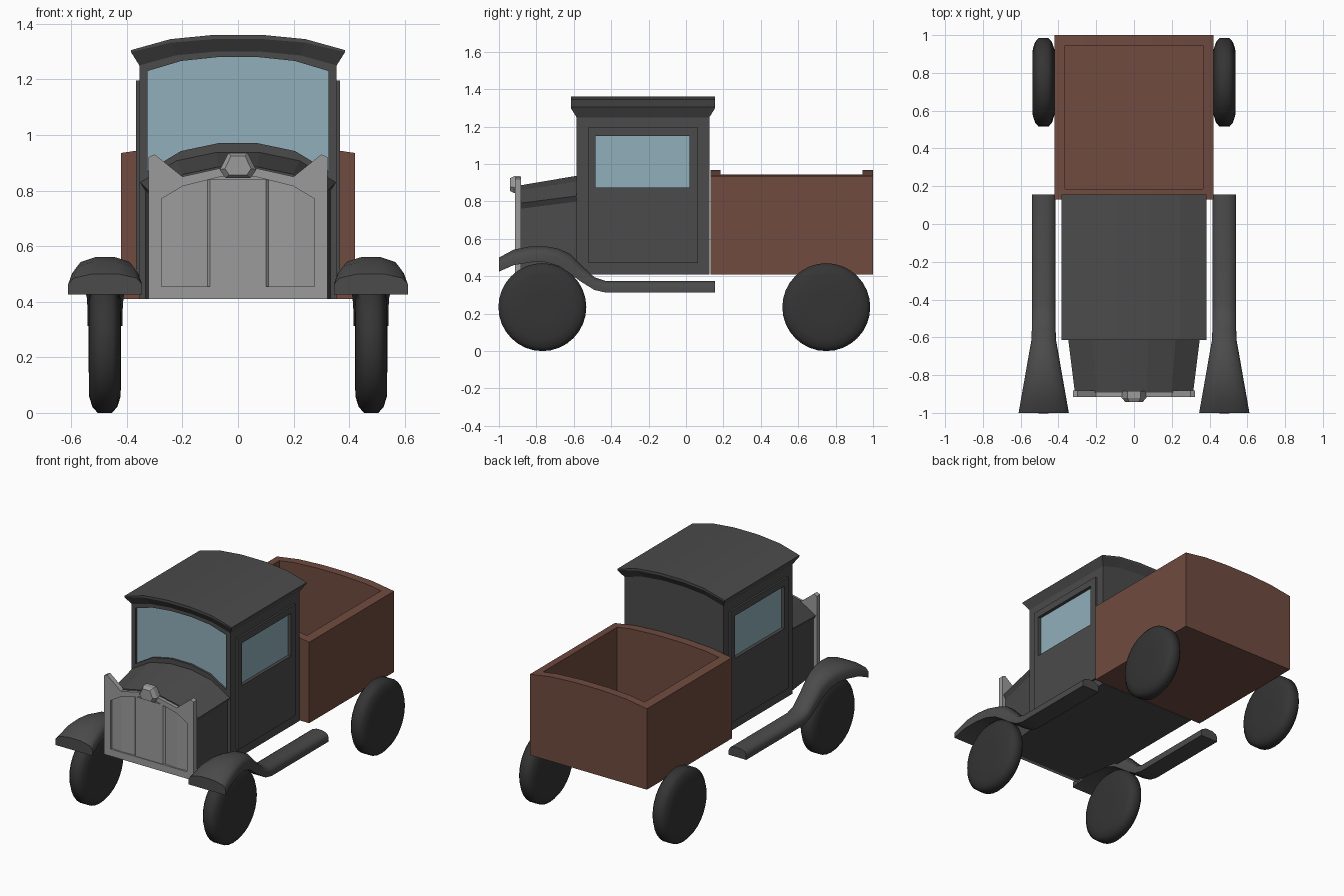
import bpy, bmesh, math

if "Cube" in bpy.data.objects:
    bpy.data.objects.remove(bpy.data.objects["Cube"])


def material(name, r, g, b):
    m = bpy.data.materials.new(name)
    m.diffuse_color = (r, g, b, 1)
    m.use_nodes = True
    m.node_tree.nodes["Principled BSDF"].inputs["Base Color"].default_value = m.diffuse_color
    return m


DARK = material("dark_paint", 0.07, 0.07, 0.07)
RUBBER = material("rubber", 0.035, 0.035, 0.035)
BROWN = material("brown_bed", 0.16, 0.07, 0.05)
GLASS = material("glass", 0.28, 0.43, 0.5)
METAL = material("bright_metal", 0.33, 0.33, 0.33)


def loft(name, rings, mat=None, smooth=False):
    """Skin a list of equal-length closed rings and cap both ends."""
    bm = bmesh.new()
    vs = [[bm.verts.new(p) for p in ring] for ring in rings]
    n = len(rings[0])
    for a, b in zip(vs, vs[1:]):
        for i in range(n):
            j = (i + 1) % n
            bm.faces.new((a[i], a[j], b[j], b[i]))
    bm.faces.new(vs[0])
    bm.faces.new(vs[-1])
    bmesh.ops.recalc_face_normals(bm, faces=bm.faces)
    me = bpy.data.meshes.new(name)
    bm.to_mesh(me)
    bm.free()
    ob = bpy.data.objects.new(name, me)
    bpy.context.collection.objects.link(ob)
    if mat:
        me.materials.append(mat)
    if smooth:
        bpy.ops.object.select_all(action='DESELECT')
        ob.select_set(True)
        bpy.context.view_layer.objects.active = ob
        bpy.ops.object.shade_smooth_by_angle(angle=math.radians(50))
    return ob


def prism(name, outline, y0, y1, mat=None):
    """Extrude an x-z outline along y."""
    return loft(name, [[(x, y, z) for x, z in outline] for y in (y0, y1)], mat)


def box(name, x, y, z, mat=None):
    return prism(name, [(x[0], z[0]), (x[1], z[0]), (x[1], z[1]), (x[0], z[1])], *y, mat)


def cut(ob, cutter):
    """Subtract the cutter, then remove it."""
    mod = ob.modifiers.new("cut", 'BOOLEAN')
    mod.operation, mod.solver, mod.object = 'DIFFERENCE', 'EXACT', cutter
    dg = bpy.context.evaluated_depsgraph_get()
    me = bpy.data.meshes.new_from_object(ob.evaluated_get(dg))
    ob.modifiers.clear()
    ob.data = me
    bpy.data.objects.remove(cutter)


def arc(w, side, mid):
    """Faceted arch from left to right."""
    return [(w * f, side + (mid - side) * h) for f, h in
            ((-1, 0), (-.63, .72), (-.22, 1), (.22, 1), (.63, .72), (1, 0))]


def mirrored(half):
    """Full outline from the points of its right half."""
    return half + [(-x, z) for x, z in reversed(half)]


def at_y(outline, y):
    return [(x, y, z) for x, z in outline]


# Cab body with recessed windscreen
cab = prism("cab", [(.355, .41), (-.355, .41)] + arc(.355, 1.25, 1.31), -.585, .125, DARK)
screen = arc(.325, 1.23, 1.28) + arc(.325, .87, .97)[::-1]
cut(cab, prism("screen_cutter", screen, -.65, -.57))
prism("windscreen", screen, -.572, -.566, GLASS)

# Doors and side windows
for s, side in ((1, "right"), (-1, "left")):
    door = box(side + "_door", (s * .35, s * .367), (-.525, .065), (.47, 1.195), DARK)
    for ob in (door, cab):
        cut(ob, box("window_cutter", (s * .343, s * .42), (-.485, .02), (.875, 1.15)))
    box(side + "_window", (s * .338, s * .346), (-.485, .02), (.875, 1.15), GLASS)

# Arched roof with flared eaves
edge = arc(.385, 1.305, 1.36) + arc(.385, 1.298, 1.345)[::-1]
inner = arc(.385, 1.305, 1.36) + arc(.355, 1.25, 1.30)[::-1]
loft("roof", [at_y(edge, -.615), at_y(inner, -.585), at_y(inner, .125), at_y(edge, .155)], DARK)


# Tapered bonnet
def bonnet_ring(w, side, mid):
    return [(w - .018, side - .03), (w - .018, .41), (.018 - w, .41),
            (.018 - w, side - .03)] + arc(w, side, mid)


loft("bonnet", [at_y(bonnet_ring(.352, .83, .938), -.58),
                at_y(bonnet_ring(.313, .79, .885), -.893)], DARK)

# Radiator shell with pointed corners
shell = prism("radiator_shell", mirrored(
    [(.322, .41), (.322, .92), (.3, .93), (.2, .85), (.065, .88)]), -.915, -.882, METAL)
cut(shell, prism("grille_cutter", mirrored(
    [(.275, .455), (.275, .77), (.2, .815), (.06, .85)]), -.95, -.898))

# Folded grille panel
folds = [(-.275, -.9, .77), (-.2, -.907, .815), (-.11, -.9, .838), (-.1, -.91, .84),
         (.1, -.91, .84), (.11, -.9, .838), (.2, -.907, .815), (.275, -.9, .77)]
loft("grille", [[(x, y, .455), (x, y, t), (x, -.89, t), (x, -.89, .455)]
                for x, y, t in folds], METAL)

# Radiator cap
cap = mirrored([(.045, .845), (.065, .875), (.035, .935)])
small = [(x * .72, .89 + (z - .89) * .75) for x, z in cap]
loft("radiator_cap", [at_y(small, -.942), at_y(cap, -.92), at_y(cap, -.885)], METAL)

# Load bed hollowed from an arched block
bed = prism("load_bed", [(.42, .41), (-.42, .41)] + arc(.42, .935, .968), .13, 1.0, BROWN)
cut(bed, box("bed_cutter", (-.365, .365), (.185, .945), (.46, 1.2)))

# Front wings flowing into running boards: y, bottom z, top z, half width
path = [(-1, .425, .5, .133), (-.92, .46, .543, .119), (-.83, .475, .56, .103),
        (-.75, .475, .56, .089), (-.68, .455, .547, .077), (-.62, .415, .52, .066),
        (-.56, .37, .46, .063), (-.49, .327, .395, .063), (-.43, .313, .375, .063),
        (.155, .313, .375, .063)]
for s, side in ((1, "right"), (-1, "left")):
    rings = []
    for y, b, t, w in path:
        h = t - b
        half = [(w, b), (w, b + .5 * h), (w * .85, b + .8 * h), (w * .35, t)]
        rings.append([(s * .478 + x, y, z) for x, z in mirrored(half)])
    loft(side + "_wing_and_running_board", rings, DARK, True)

# Solid disc wheels
tyre = [(-.058, .08), (-.057, .175), (-.045, .213), (-.026, .235),
        (.026, .235), (.045, .213), (.057, .175), (.058, .08)]
for s, side in ((1, "right"), (-1, "left")):
    for y, end in ((-.768, "front"), (.75, "rear")):
        rings = [[(s * .479 + dx, y + r * math.cos(a), .235 + r * math.sin(a))
                  for a in (math.tau * k / 32 for k in range(32))] for dx, r in tyre]
        loft(f"{end}_{side}_wheel", rings, RUBBER, True)
